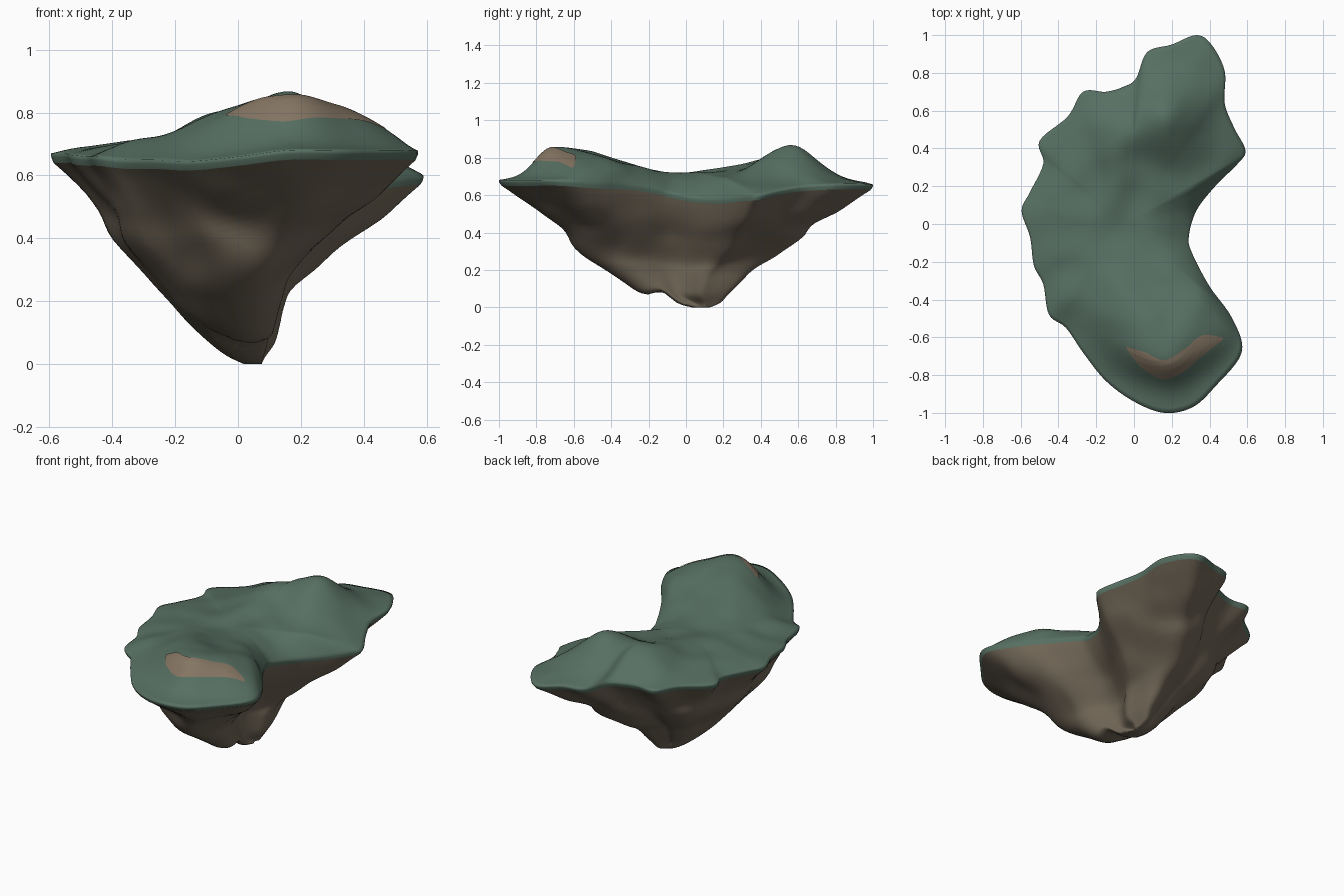
import bpy
from math import exp
from mathutils import Vector, noise
from mathutils.bvhtree import BVHTree

if "Cube" in bpy.data.objects:
    bpy.data.objects.remove(bpy.data.objects["Cube"])

# Rim of the island, counter-clockwise: x, y, z
RIM = [(.16, -1, .68), (.31, -.97, .68), (.43, -.86, .68), (.57, -.68, .68), (.52, -.5, .665),
       (.4, -.33, .66), (.31, -.16, .635), (.29, -.07, .61), (.33, .07, .585), (.43, .2, .58),
       (.55, .32, .595), (.59, .39, .6), (.53, .51, .63), (.48, .64, .65), (.48, .81, .66),
       (.41, .95, .66), (.33, 1, .655), (.2, .95, .67), (.07, .91, .67), (.01, .77, .67),
       (-.06, .725, .67), (-.15, .7, .67), (-.27, .7, .67), (-.35, .57, .67), (-.5, .44, .67),
       (-.48, .32, .67), (-.55, .17, .67), (-.595, .07, .67), (-.55, -.07, .67), (-.53, -.22, .665),
       (-.48, -.32, .66), (-.45, -.48, .66), (-.36, -.55, .65), (-.27, -.68, .65),
       (-.15, -.83, .645), (0, -.94, .66)]
# Underside rings: height fraction, scale x, scale y, centre x, centre y
UNDER = [(.955, .985, .985, -.05, 0), (.88, .9, .91, -.045, 0), (.73, .73, .76, -.045, 0),
         (.59, .61, .65, -.075, 0), (.42, .42, .52, -.074, -.03), (.31, .33, .41, -.05, -.04),
         (.2, .26, .32, -.025, -.03), (.11, .19, .24, .0, -.01), (.04, .11, .14, .02, .05),
         (0, .05, .05, .045, .08)]
CX, CY = -.05, 0


def spline(pts, steps, closed):
    """Catmull-Rom through a list of tuples."""
    n, out = len(pts), []
    get = lambda i: Vector(pts[i % n] if closed else pts[max(0, min(n - 1, i))])
    for i in range(n if closed else n - 1):
        a, b, c, d = (get(i + k) for k in (-1, 0, 1, 2))
        for s in range(steps):
            t = s / steps
            out.append(b + (c - a) * (t / 2) + (2 * a - 5 * b + 4 * c - d) * (t * t / 2)
                       + (3 * b - a - 3 * c + d) * (t ** 3 / 2))
    return out if closed else out + [get(n - 1)]


def bump(x, y, cx, cy, sx, sy):
    return exp(-((x - cx) / sx) ** 2 / 2 - ((y - cy) / sy) ** 2 / 2)


def hills(x, y):
    crest = -.75 + .5 * ((x - .18) ** 2 + .003) ** .5
    h = .17 * bump(x, y, .18, crest, .23, .1 if y < crest else .2)
    h += .165 * bump(x, y, .17, .57, .13, .14) + .09 * bump(x, y, -.09, .5, .09, .15)
    h += .02 * bump(x, y, -.1, .18, .06, .12) + .035 * bump(x, y, .1, -.38, .25, .15)
    return h + .014 * noise.noise(Vector((x * 6, y * 6, 0)))


def make(name, verts, faces, color):
    me = bpy.data.meshes.new(name)
    me.from_pydata(verts, [], faces)
    me.update()
    ob = bpy.data.objects.new(name, me)
    bpy.context.collection.objects.link(ob)
    mat = bpy.data.materials.new(name)
    mat.diffuse_color = (*color, 1)
    mat.use_nodes = True
    mat.node_tree.nodes["Principled BSDF"].inputs["Base Color"].default_value = mat.diffuse_color
    me.materials.append(mat)
    for p in me.polygons:
        p.use_smooth = True
    return ob


def loft(rings, tip):
    """Quads between closed rings, closed by a fan to the tip."""
    n, verts, faces = len(rings[0]), [v for r in rings for v in r] + [tip], []
    for k in range(len(rings)):
        for i in range(n):
            a, b = k * n + i, k * n + (i + 1) % n
            faces.append((a, b, b + n, a + n) if k < len(rings) - 1 else (a, b, n * len(rings)))
    return verts, faces


rim = spline(RIM, 6, True)
soft = [sum((rim[(i + k) % len(rim)] for k in range(-8, 9)), Vector()) / 17 for i in range(len(rim))]
under = spline(UNDER, 4, False)


def rock_point(i, ring):
    t, sx, sy, cx, cy = ring
    p = rim[i].lerp(soft[i], min(1, (.955 - t) * 2.5))   # small rim bays fade with depth
    x, y, z = cx + (p.x - CX) * sx, cy + (p.y - CY) * sy, rim[i].z * t
    mid = max(0, (1 - t) * t * 4) * min(1, (.955 - t) * 5)
    # slight overall swell, buttress on the left front, rugged noise
    g = 1 + mid * (.02 + .05 * bump(p.x, p.y, -.47, -.4, .12, .15)
                   + .09 * noise.noise(Vector((x * 5, y * 5, z * 5))))
    x, y = cx + (x - cx) * g, cy + (y - cy) * g
    # gap between the two lowest knobs
    return (x, y, z + .055 * bump(x, y, .02, -.13, .12, .04) * max(0, 1 - z / .25))


# Grass cap, with a thin lip under the rim
rings = [[rock_point(i, under[0]) for i in range(len(rim))],
         [(CX + (p.x - CX) * .998, CY + (p.y - CY) * .998, p.z - .012) for p in rim]]
for k in range(36, 0, -1):
    f = k / 36
    ring = []
    for p in rim:
        x, y = CX + (p.x - CX) * f, CY + (p.y - CY) * f
        ring.append((x, y, p.z + (.715 - p.z) * (1 - f ** 3) + hills(x, y) * (1 - f ** 6)))
    rings.append(ring)
verts, faces = loft(rings, (CX, CY, .715 + hills(CX, CY)))
make("grass_cap", verts, faces, (.095, .16, .123))
tree = BVHTree.FromPolygons(verts, faces)

# Rock underside
rings = [[rock_point(i, r) for i in range(len(rim))] for r in under]
rv, rf = loft(rings, (.045, .085, 0))
make("rock_underside", rv, [f[::-1] for f in rf], (.165, .135, .095))

# Bare earth patch draped over the front ridge
upper = spline([(-.04, -.65), (.06, -.68), (.16, -.72), (.27, -.66), (.36, -.59), (.47, -.6)], 8, False)
lower = spline([(-.035, -.67), (.04, -.76), (.15, -.82), (.25, -.79), (.36, -.7), (.47, -.615)], 8, False)
pv, pf, m = [], [], 12
for a, b in zip(lower, upper):
    for j in range(m + 1):
        q = a.lerp(b, j / m)
        hit = tree.ray_cast(Vector((q.x, q.y, 2)), Vector((0, 0, -1)))[0]
        pv.append((q.x, q.y, hit.z + .004))
for i in range(len(lower) - 1):
    for j in range(m):
        k = i * (m + 1) + j
        pf.append((k, k + m + 1, k + m + 2, k + 1))
make("earth_patch", pv, pf, (.235, .18, .125))
